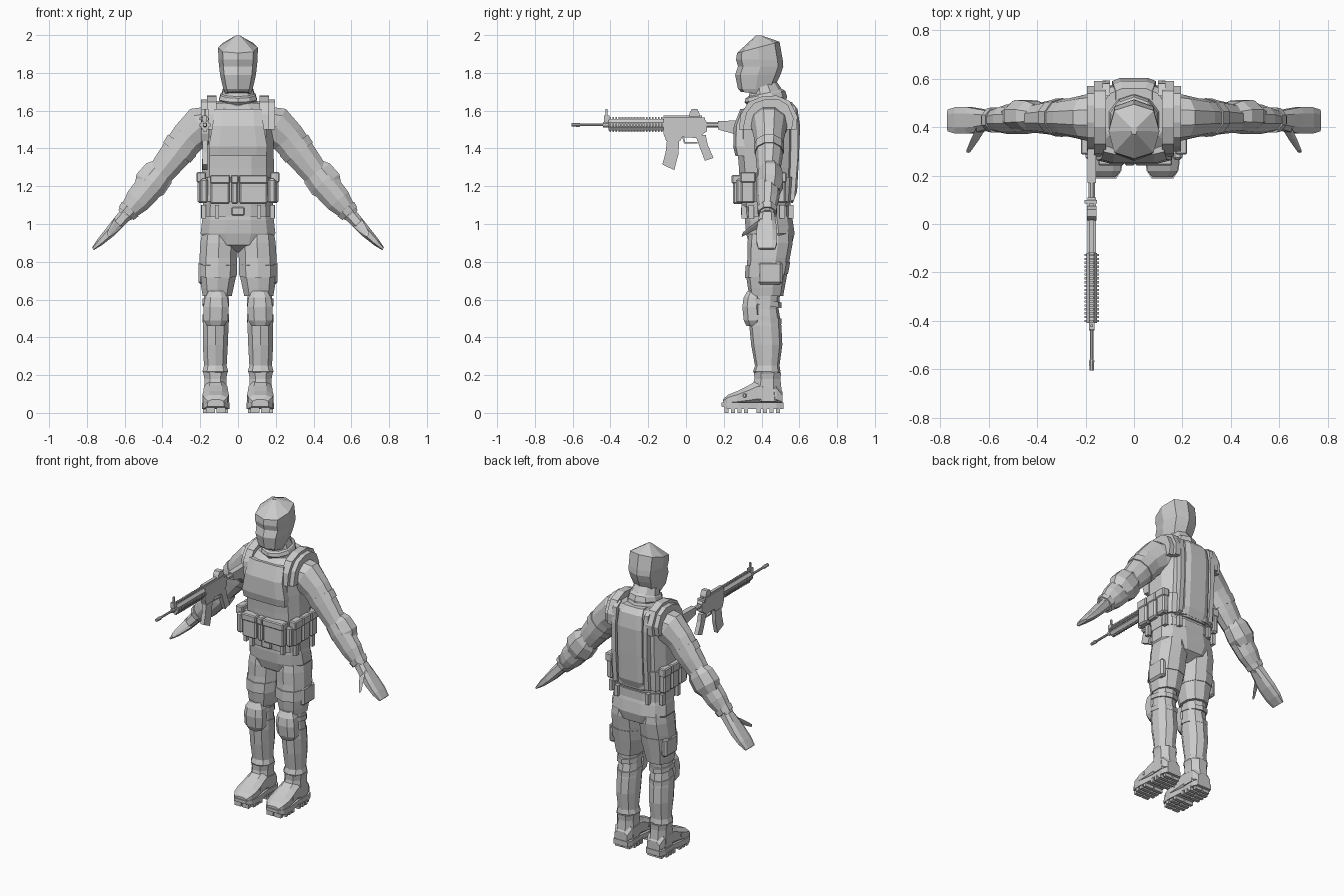
import bpy, bmesh, math
from mathutils import Vector

grey = bpy.data.materials.new("plain_grey")
grey.diffuse_color = (0.6, 0.6, 0.6, 1)


def finish(name, bm, mirror=False):
    bmesh.ops.recalc_face_normals(bm, faces=bm.faces)
    me = bpy.data.meshes.new(name)
    bm.to_mesh(me)
    bm.free()
    me.materials.append(grey)
    ob = bpy.data.objects.new(name, me)
    bpy.context.collection.objects.link(ob)
    if mirror:
        ob.modifiers.new("mirror", 'MIRROR')
    return ob


def loft(name, rings, n=8, p=1.0, mirror=False, flat=True):
    """Skin rings of (centre, U, V); p below 1 squares the section."""
    off = math.pi / n if flat else 0
    sh = []
    for i in range(n):
        a = 2 * math.pi * i / n + off
        c, s = math.cos(a), math.sin(a)
        sh.append((math.copysign(abs(c) ** p, c) if abs(c) > 1e-6 else 0,
                   math.copysign(abs(s) ** p, s) if abs(s) > 1e-6 else 0))
    mx, my = max(c for c, s in sh), max(s for c, s in sh)
    bm = bmesh.new()
    vs = [[bm.verts.new(Vector(c) + Vector(u) * (a / mx) + Vector(v) * (b / my))
           for a, b in sh] for c, u, v in rings]
    for r, q in zip(vs, vs[1:]):
        for i in range(n):
            j = (i + 1) % n
            bm.faces.new((r[i], r[j], q[j], q[i]))
    bm.faces.new(vs[0])
    bm.faces.new(vs[-1])
    return finish(name, bm, mirror)


def column(name, rows, **kw):
    """Rows of (cx, z, half width, front y, back y, tilt)."""
    return loft(name, [((r[0], (r[3] + r[4]) / 2, r[1]), (r[2], 0, 0),
                (0, (r[4] - r[3]) / 2, r[5] if len(r) > 5 else 0)) for r in rows], **kw)


def limb(name, pts, **kw):
    """Rows of (x, y, z, half height, half depth) following an arm."""
    rings = []
    for i, q in enumerate(pts):
        a, b = pts[max(i - 1, 0)], pts[min(i + 1, len(pts) - 1)]
        d = Vector((b[0] - a[0], 0, b[2] - a[2])).normalized()
        rings.append((q[:3], Vector((-d.z, 0, d.x)) * q[3], (0, q[4], 0)))
    return loft(name, rings, **kw)


def barrel(name, x, z, rows, n=8):
    """Rows of (y, half width, half height) along y."""
    return loft(name, [((x, y, z), (w, 0, 0), (0, 0, h)) for y, w, h in rows], n=n)


def prism(name, pts, x0, x1, mirror=False):
    """Extrude a (y, z) outline from x0 to x1."""
    bm = bmesh.new()
    f = bm.faces.new([bm.verts.new((x0, y, z)) for y, z in pts])
    r = bmesh.ops.extrude_face_region(bm, geom=[f])
    bmesh.ops.translate(bm, vec=(x1 - x0, 0, 0),
                        verts=[v for v in r["geom"] if isinstance(v, bmesh.types.BMVert)])
    return finish(name, bm, mirror)


def box(name, x0, x1, y0, y1, z0, z1, mirror=False, bevel=0):
    ob = prism(name, [(y0, z0), (y1, z0), (y1, z1), (y0, z1)], x0, x1, mirror)
    if bevel:
        m = ob.modifiers.new("bevel", 'BEVEL')
        m.width, m.segments = bevel, 1
    return ob


# Head: faceted hood with a peaked crown, and a raised collar
column("head", [(0, 1.69, .068, .29, .45, -.01), (0, 1.715, .078, .275, .465),
                (0, 1.79, .095, .26, .50), (0, 1.835, .1, .275, .515),
                (0, 1.87, .104, .265, .512), (0, 1.935, .105, .27, .495, .03),
                (0, 1.998, .012, .37, .40, 0)], n=8, p=.75, flat=False)
column("neck", [(0, 1.60, .12, .32, .55), (0, 1.65, .1, .325, .535),
                (0, 1.69, .085, .33, .51, .02), (0, 1.73, .075, .34, .48, .025)], n=10)
column("scarf_roll", [(0, 1.64, .085, .325, .53, .01), (0, 1.66, .1, .31, .535, .015),
                      (0, 1.685, .092, .315, .525, .02), (0, 1.70, .075, .34, .5, .02)], n=10)

# Torso and vest
column("vest", [(0, 1.09, .185, .295, .55), (0, 1.2, .19, .285, .57), (0, 1.3, .19, .28, .575),
                (0, 1.42, .188, .27, .58), (0, 1.53, .188, .275, .58),
                (0, 1.61, .18, .305, .575), (0, 1.64, .13, .34, .56)], n=12, p=.75)
column("chest_plate", [(0, 1.36, .15, .262, .33), (0, 1.41, .155, .25, .33),
                       (0, 1.52, .135, .253, .33), (0, 1.61, .125, .288, .35)], n=8, p=.5)
column("back_panel", [(0, 1.11, .085, .52, .565), (0, 1.17, .09, .53, .588),
                      (0, 1.35, .09, .53, .598), (0, 1.52, .09, .53, .604),
                      (0, 1.61, .085, .52, .59), (0, 1.645, .075, .5, .56)], n=8, p=.5)
prism("back_strap", [(.53, 1.11), (.575, 1.13), (.592, 1.35), (.594, 1.52),
                     (.58, 1.62), (.53, 1.65)], .1, .13, True)
prism("shoulder_strap", [(.28, 1.5), (.29, 1.58), (.33, 1.645), (.40, 1.675), (.48, 1.68),
                         (.55, 1.65), (.59, 1.57), (.585, 1.5)], .115, .165, True)
prism("shoulder_pad", [(.30, 1.5), (.32, 1.59), (.36, 1.64), (.42, 1.66), (.49, 1.66),
                       (.54, 1.63), (.57, 1.56), (.56, 1.5)], .16, .195, True)
column("cummerbund", [(0, 1.12, .196, .28, .57), (0, 1.25, .2, .272, .58)], n=12, p=.7)

# Vest pouches with flaps, front and sides
for x0, x1 in ((-.145, -.045), (-.035, .0), (.008, .155)):
    box("front_pouch", x0, x1, .248, .30, 1.105, 1.25, bevel=.008)
    box("pouch_flap", x0 - .003, x1 + .003, .242, .30, 1.215, 1.26, bevel=.006)
for y0, y1 in ((.29, .365), (.375, .45), (.46, .53)):
    box("side_pouch", .17, .215, y0, y1, 1.11, 1.26, True, .01)
    box("side_flap", .17, .22, y0 - .003, y1 + .003, 1.22, 1.275, True, .006)
box("corner_pouch", .16, .2, .265, .33, 1.11, 1.24, True, .01)

# Belt
column("belt", [(0, 1.04, .188, .305, .56), (0, 1.095, .186, .3, .56)], n=12, p=.75)
box("buckle", -.035, .035, .29, .32, 1.045, 1.09, bevel=.006)
for x, y in ((.1, .3), (.1, .545), (.17, .335), (.175, .5)):
    box("belt_loop", x, x + .022, y - .005, y + .025, 1.03, 1.1, True)

# Trousers
column("hips", [(0, .85, .05, .40, .49), (0, .89, .16, .335, .56), (0, .95, .198, .318, .575),
                (0, 1.02, .19, .312, .565), (0, 1.08, .178, .315, .55)], n=12, p=.8)
column("thigh", [(.11, .62, .077, .335, .515), (.109, .66, .085, .328, .522),
                 (.106, .73, .097, .318, .535), (.104, .82, .1, .325, .55),
                 (.101, .90, .098, .325, .565), (.1, .97, .088, .335, .56)], n=10, p=.9, mirror=True)
column("thigh_band", [(.107, .725, .1, .312, .54, .01), (.106, .79, .102, .315, .552, .01)],
       n=10, p=.9, mirror=True)
box("cargo_pocket", .17, .21, .38, .51, .68, .8, True, .012)
column("shin", [(.122, .2, .058, .37, .49), (.12, .22, .068, .355, .5), (.12, .25, .06, .365, .495),
                (.12, .36, .066, .345, .51), (.118, .46, .068, .335, .505),
                (.116, .55, .064, .345, .49), (.115, .65, .066, .345, .5)], n=10, p=.9, mirror=True)

# Knee pads and straps
column("knee_pad", [(.118, .46, .045, .32, .40), (.118, .49, .064, .306, .40),
                    (.116, .56, .067, .298, .40), (.115, .61, .06, .305, .40),
                    (.115, .645, .04, .325, .40)], n=8, p=.8, mirror=True)
for z in (.50, .585):
    column("knee_strap", [(.117, z - .015, .07, .325, .505, -.015), (.117, z + .015, .07, .325, .505, -.015)],
           n=10, p=.9, mirror=True)

# Boots: shaft, foot, sole and tread
column("boot_shaft", [(.118, .06, .062, .36, .51), (.119, .13, .06, .35, .505),
                      (.12, .18, .058, .362, .5), (.12, .215, .064, .36, .503)], n=8, p=.85, mirror=True)
loft("boot_foot", [((.118, y, (.04 + t) / 2), (w, 0, 0), (0, 0, (t - .04) / 2)) for y, w, t in
     ((.512, .045, .11), (.48, .06, .16), (.38, .062, .175), (.33, .065, .145),
      (.27, .07, .115), (.22, .062, .095), (.195, .042, .07))], n=8, p=.8, mirror=True)
loft("boot_sole", [((.118, y, (b + .055) / 2), (w, 0, 0), (0, 0, (.055 - b) / 2)) for y, w, b in
     ((.516, .05, .02), (.48, .064, .02), (.38, .06, .022), (.28, .073, .02),
      (.22, .066, .022), (.188, .044, .035))], n=4, mirror=True)
for i in range(9):
    y = .215 + i * .034
    if i != 4:
        w = .066 if 0 < i < 8 else .052
        for x in (.118 - w, .122):
            box("tread", x, x + w - .004, y - .011, y + .011, 0, .03, True)
box("boot_strap", .05, .188, .295, .325, .075, .11, True, .01)

# Arms, sleeve bands and elbow pads
limb("arm", [(.13, .44, 1.53, .095, .11), (.2, .44, 1.515, .108, .095), (.265, .44, 1.455, .092, .08),
             (.35, .44, 1.345, .08, .07), (.41, .437, 1.27, .07, .06), (.45, .435, 1.22, .078, .064),
             (.53, .433, 1.125, .07, .06), (.565, .43, 1.085, .055, .05), (.605, .43, 1.045, .04, .038)],
     n=10, mirror=True)
limb("sleeve_band", [(.295, .44, 1.418, .093, .08), (.325, .44, 1.378, .09, .078)], n=10, mirror=True)
limb("elbow_pad", [(.395, .445, 1.3, .06, .05), (.42, .447, 1.268, .085, .062),
                   (.465, .447, 1.21, .09, .066), (.495, .445, 1.17, .065, .05)], n=8, mirror=True)
limb("glove_cuff", [(.57, .43, 1.08, .058, .052), (.592, .43, 1.055, .052, .048)], n=8, mirror=True)

# Hands
limb("hand", [(.595, .43, 1.05, .036, .038), (.64, .428, 1.0, .032, .048), (.68, .428, .955, .028, .055),
              (.73, .428, .905, .02, .055), (.768, .428, .868, .008, .045)], n=8, p=.7, mirror=True)
loft("thumb", [((.63, .40, 1.01), (.018, 0, .014), (0, .012, .025)),
               ((.66, .345, .975), (.014, 0, .01), (0, .01, .02)),
               ((.685, .30, .945), (.008, 0, .006), (0, .006, .012))], n=6, mirror=True)

# Rifle: barrel, muzzle, handguard and rails
X, Z = -.175, 1.525
barrel("gun_barrel", X, Z, [(-.6, .007, .007), (-.1, .007, .007)])
barrel("muzzle", X, Z, [(-.605, .009, .009), (-.565, .011, .011), (-.56, .008, .008)])
barrel("gas_block", X, Z, [(-.44, .011, .014), (-.41, .011, .014)])
barrel("handguard", X, Z, [(-.41, .022, .03), (-.12, .022, .03)])
for i in range(18):
    y = -.405 + i * .016
    box("rail_tooth", X - .008, X + .008, y, y + .009, Z - .039, Z + .041)
    box("side_rail_tooth", X - .03, X + .03, y, y + .009, Z - .008, Z + .008)
box("front_sight", X - .005, X + .005, -.425, -.415, Z, 1.61)
box("sight_base", X - .012, X + .012, -.435, -.405, 1.54, 1.575)

# Rifle: receiver, magazine, grip, optic and stock
prism("receiver", [(-.12, 1.565), (.09, 1.565), (.11, 1.54), (.11, 1.49), (.06, 1.455),
                   (-.02, 1.46), (-.03, 1.44), (-.105, 1.44), (-.12, 1.48)], X - .018, X + .018)
box("top_rail", X - .01, X + .01, -.12, .085, 1.56, 1.574)
prism("magazine", [(-.1, 1.45), (-.035, 1.45), (-.04, 1.37), (-.062, 1.285),
                   (-.125, 1.315), (-.108, 1.38)], X - .013, X + .013)
prism("grip", [(.05, 1.47), (.105, 1.47), (.115, 1.42), (.145, 1.35), (.1, 1.335),
               (.075, 1.4)], X - .014, X + .014)
prism("trigger_guard", [(-.02, 1.46), (-.01, 1.425), (.06, 1.425), (.06, 1.433),
                        (-.004, 1.433), (-.01, 1.46)], X - .005, X + .005)
prism("optic", [(.015, 1.57), (.075, 1.57), (.07, 1.588), (.06, 1.61), (.03, 1.608), (.02, 1.59)],
      X - .02, X + .02)
box("charging_handle", X - .03, X + .022, .085, .1, 1.55, 1.565)
barrel("buffer_tube", X, Z, [(.1, .014, .014), (.3, .014, .014)])
prism("stock", [(.17, 1.545), (.34, 1.55), (.34, 1.42), (.31, 1.42), (.26, 1.475), (.17, 1.5)],
      X - .018, X + .018)
